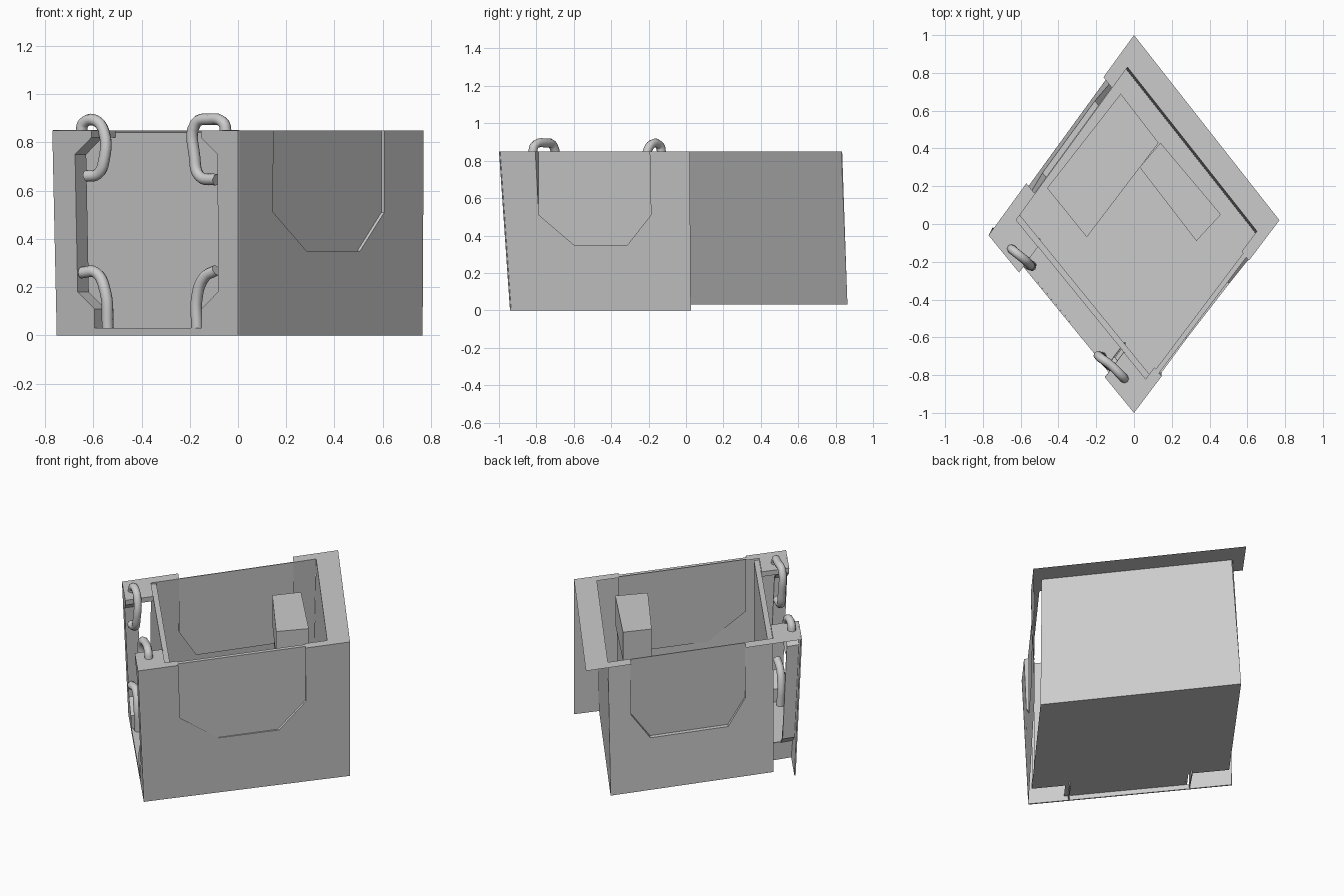
import bpy
import bmesh
from mathutils import Vector

if "Cube" in bpy.data.objects:
    bpy.data.objects.remove(bpy.data.objects["Cube"])

TOP, FLOOR = 0.85, 0.03
FRONT, RIGHT = Vector((0, -1, 0)), Vector((0.77, 0.02, 0))
BACK, LEFT = Vector((0, 1, 0)), Vector((-0.77, -0.06, 0))
OUT_FR, OUT_FL = Vector((0.8, -0.6, 0)), Vector((-0.77, -0.63, 0))
UP = Vector((0, 0, 1))

grey = bpy.data.materials.new("plain grey")
grey.use_nodes = True
colour = (0.6, 0.6, 0.6, 1)
grey.diffuse_color = colour
grey.node_tree.nodes["Principled BSDF"].inputs["Base Color"].default_value = colour


def place(s, t, z):
    """Skewed plan: s runs front to right, t runs front to left."""
    p = (1 - s) * (1 - t) * FRONT + s * (1 - t) * RIGHT + s * t * BACK + (1 - s) * t * LEFT
    return p + UP * z


def face(bm, pts, facing):
    f = bm.faces.new([bm.verts.new(p) for p in pts])
    f.normal_update()
    if f.normal.dot(facing) < 0:
        f.normal_flip()


def finish(bm, name):
    bmesh.ops.remove_doubles(bm, verts=bm.verts, dist=0.0005)
    mesh = bpy.data.meshes.new(name)
    bm.to_mesh(mesh)
    bm.free()
    mesh.materials.append(grey)
    obj = bpy.data.objects.new(name, mesh)
    bpy.context.collection.objects.link(obj)
    return obj


def lean(z):
    return 1 - z / TOP


# Leaning side walls, each with an upright chamfered pocket
def pocket_outline(a, b, c, d):
    return [(a, TOP), (a, 0.51), (b, 0.35), (c, 0.35), (d, 0.51), (d, TOP)]


FR_POCKET = pocket_outline(0.19, 0.37, 0.66, 0.79)
BL_POCKET = pocket_outline(0.26, 0.34, 0.7, 0.79)
FR_DEPTH, BL_DEPTH = 0.018, 0.945


def front_right_point(a, z):
    k = lean(z)
    return place(a + 0.03 * k * (1 - a), 0.03 * k * (1 - 0.8 * a), z)


def back_left_point(a, z):
    return place(a, BL_DEPTH + 0.041 * lean(z), z)


def pocket_wall(name, where, frame, pocket, depth, out):
    bm = bmesh.new()
    face(bm, [where(a, z) for a, z in frame + pocket[::-1]], out)
    inset = [place(a, depth, z) for a, z in pocket]
    rim = [where(a, z) for a, z in pocket]
    face(bm, inset, out)
    middle = sum(rim, Vector()) / len(rim) + UP * 0.1
    for i in range(len(pocket) - 1):
        strip = [rim[i], rim[i + 1], inset[i + 1], inset[i]]
        face(bm, strip, middle - sum(strip, Vector()) / 4)
    finish(bm, name)


pocket_wall("front_right_wall", front_right_point, [(0, TOP), (0, 0), (1, 0), (1, TOP)],
            FR_POCKET, FR_DEPTH, OUT_FR)
pocket_wall("back_left_wall", back_left_point, [(0.13, TOP), (0.13, FLOOR), (0.885, FLOOR), (0.895, TOP)],
            BL_POCKET, BL_DEPTH, -OUT_FR)

# Handle side: two notched panels joined by a low strip
NOTCH = [(0.2, 0), (0.2, 0.11), (0.11, 0.18), (0.11, 0.75), (0.2, 0.82), (0.2, TOP)]


def panel_point(t, z, d=0):
    k = lean(z)
    return place(0.03 * k + d, t + 0.03 * k * (1 - 0.8 * t), z)


bm = bmesh.new()
for mirrored in (False, True):
    edge = [(0.99 - t if mirrored else t, z) for t, z in NOTCH]
    end = 1 if mirrored else 0
    face(bm, [panel_point(*p) for p in [(end, 0)] + edge + [(end, TOP)]], OUT_FL)
    toward = place(0, 0, 0) - place(0, 1, 0) if mirrored else place(0, 1, 0) - place(0, 0, 0)
    for i, (p, q) in enumerate(zip(edge, edge[1:])):
        d = 0.06 if 0 < i < 4 else 0.13
        face(bm, [panel_point(*p), panel_point(*q), panel_point(*q, d), panel_point(*p, d)], toward)
face(bm, [panel_point(t, z) for t, z in ((0.2, 0), (0.79, 0), (0.79, FLOOR), (0.2, FLOOR))], OUT_FL)
panel = finish(bm, "handle_panel")
thick = panel.modifiers.new("thickness", "SOLIDIFY")
thick.thickness = 0.008
thick.offset = -1

# Floor with a tongue reaching into the notch
bm = bmesh.new()
plan = [(0.13, 0.04), (0.885, 0.04), (0.885, 0.985), (0.13, 0.985),
        (0.13, 0.79), (0.03, 0.79), (0.03, 0.2), (0.13, 0.2)]
floor = [place(s, t, FLOOR) for s, t in plan]
face(bm, floor, -UP)
finish(bm, "floor")

# Back wall and the thick wall behind the handles
bm = bmesh.new()
face(bm, [floor[1], floor[2], place(0.895, 0.94, TOP), place(0.895, 0.045, TOP)], -OUT_FL)
finish(bm, "back_right_wall")

bm = bmesh.new()
wall_top = TOP - 0.01
face(bm, [floor[0], floor[3], place(0.13, 0.945, wall_top), place(0.13, 0.045, wall_top)], OUT_FL)
face(bm, [place(s, t, wall_top) for s, t in ((0.13, 0.045), (0.155, 0.05), (0.155, 0.94), (0.13, 0.945))], UP)
face(bm, [place(0.155, 0.05, FLOOR), place(0.155, 0.975, FLOOR),
          place(0.155, 0.94, wall_top), place(0.155, 0.05, wall_top)], -OUT_FL)
finish(bm, "handle_side_wall")

# Flat rim, cut back above the pockets and the handle side
bm = bmesh.new()
strips = [(0.895, 1, 0, 1), (0, 0.13, 0, 0.2), (0, 0.13, 0.79, 1)]
for pocket, full, cut in ((FR_POCKET, (0, 0.05), (FR_DEPTH, 0.04)),
                          (BL_POCKET, (0.94, 1), (0.94, BL_DEPTH))):
    a, b = pocket[0][0], pocket[-1][0]
    strips += [(0.13, a, *full), (a, b, *cut), (b, 0.895, *full)]
for s0, s1, t0, t1 in strips:
    face(bm, [place(s, t, TOP) for s, t in ((s0, t0), (s1, t0), (s1, t1), (s0, t1))], UP)
finish(bm, "top_rim")


# Contents: low slab and a raised block on a narrower support
def prism(name, plan, low, high, shrink=1.0):
    bm = bmesh.new()
    centre = sum((Vector(p) for p in plan), Vector((0, 0))) / len(plan)
    pts = [(centre + (Vector(p) - centre) * shrink).to_3d() for p in plan]
    f = bm.faces.new([bm.verts.new(p + UP * low) for p in pts])
    made = bmesh.ops.extrude_face_region(bm, geom=[f])["geom"]
    for v in made:
        if isinstance(v, bmesh.types.BMVert):
            v.co.z = high
    bmesh.ops.recalc_face_normals(bm, faces=bm.faces)
    finish(bm, name)


block = [(0.14, 0.43), (0.46, 0.05), (0.33, -0.09), (0.03, 0.3)]
slab = [(-0.07, 0.69), (0.13, 0.43), (-0.25, -0.07), (-0.46, 0.19)]
prism("inner_slab", slab, FLOOR, 0.22)
prism("inner_block", block, 0.66, 0.84)
prism("block_support", block, FLOOR, 0.66, 0.9)


# Bent tube handles
def tube(name, pts):
    curve = bpy.data.curves.new(name, "CURVE")
    curve.dimensions = "3D"
    curve.bevel_depth = 0.024
    curve.bevel_resolution = 2
    curve.resolution_u = 5
    curve.use_fill_caps = True
    spline = curve.splines.new("BEZIER")
    spline.bezier_points.add(len(pts) - 1)
    for bp, p in zip(spline.bezier_points, pts):
        bp.co = p
        bp.handle_left_type = bp.handle_right_type = "AUTO"
    obj = bpy.data.objects.new(name, curve)
    bpy.context.collection.objects.link(obj)
    curve.materials.append(grey)


tube("upper_handle_right", [(-0.65, -0.13, 0.84), (-0.64, -0.14, 0.88), (-0.59, -0.18, 0.89),
                            (-0.555, -0.21, 0.84), (-0.555, -0.22, 0.73), (-0.58, -0.2, 0.67), (-0.63, -0.17, 0.66)])
tube("upper_handle_left", [(-0.05, -0.82, 0.84), (-0.06, -0.81, 0.88), (-0.12, -0.75, 0.895),
                           (-0.175, -0.71, 0.88), (-0.18, -0.7, 0.74), (-0.16, -0.72, 0.66), (-0.09, -0.78, 0.645)])
tube("lower_handle_right", [(-0.65, -0.14, 0.26), (-0.59, -0.18, 0.26), (-0.55, -0.22, 0.18), (-0.54, -0.22, 0.03)])
tube("lower_handle_left", [(-0.09, -0.78, 0.27), (-0.14, -0.74, 0.24), (-0.17, -0.71, 0.16), (-0.17, -0.7, 0.03)])
